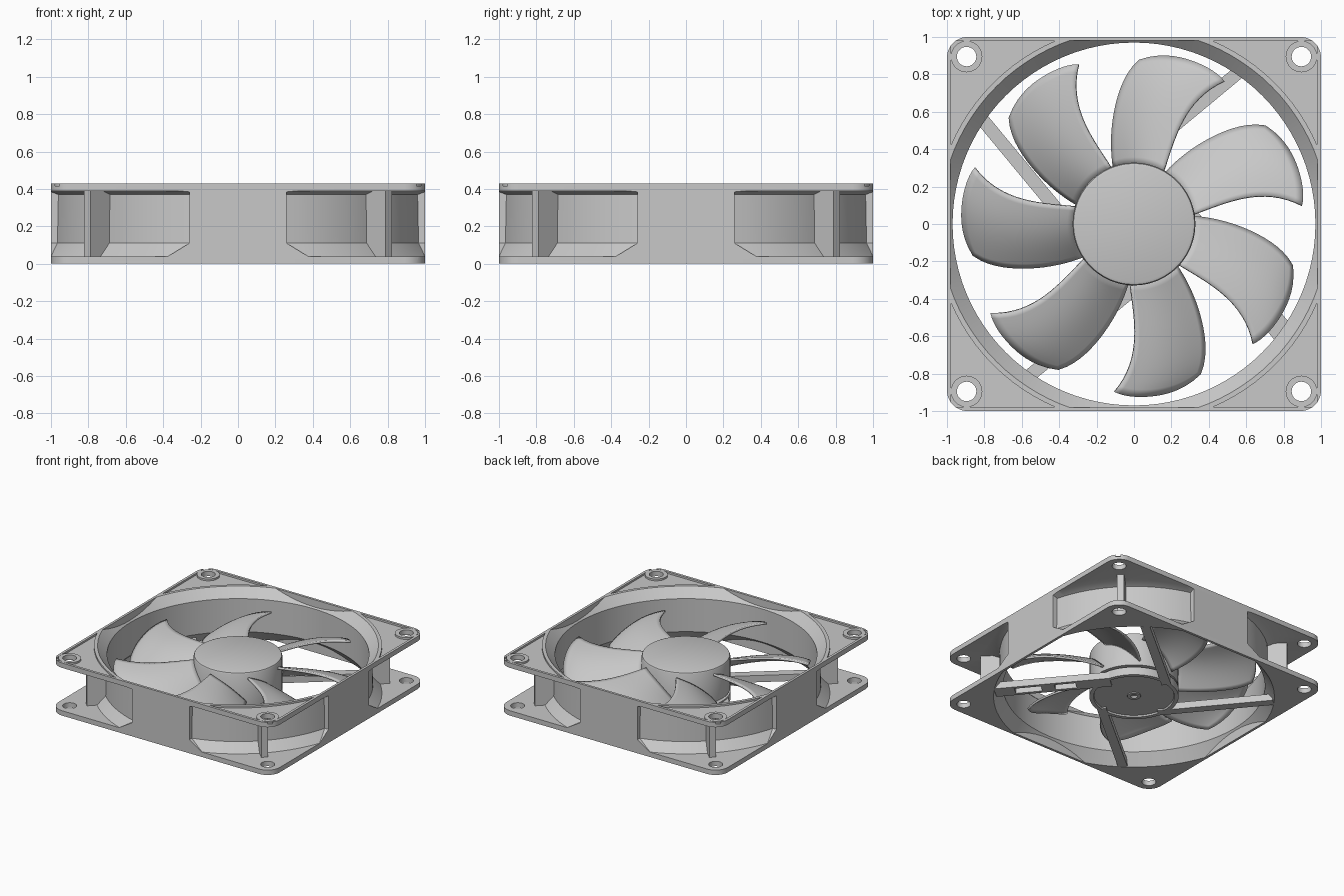
import bpy, bmesh, math
from mathutils import Matrix, Vector

if "Cube" in bpy.data.objects:
    bpy.data.objects.remove(bpy.data.objects["Cube"], do_unlink=True)

grey = bpy.data.materials.new("light_grey_plastic")
grey.use_nodes = True
grey.diffuse_color = (0.58, 0.58, 0.58, 1)
grey.node_tree.nodes["Principled BSDF"].inputs["Base Color"].default_value = (0.58, 0.58, 0.58, 1)

SEG = 96
H = 0.43       # frame height
LIP = 0.04     # flange thickness
HOLE = 0.895   # screw hole position


def make(name, bm):
    bmesh.ops.recalc_face_normals(bm, faces=bm.faces)
    mesh = bpy.data.meshes.new(name)
    bm.to_mesh(mesh)
    bm.free()
    mesh.materials.append(grey)
    obj = bpy.data.objects.new(name, mesh)
    bpy.context.collection.objects.link(obj)
    return obj


def prism(name, points, direction):
    """Extrude a closed outline of 3D points along a direction."""
    bm = bmesh.new()
    face = bm.faces.new([bm.verts.new(p) for p in points])
    moved = bmesh.ops.extrude_face_region(bm, geom=[face])["geom"]
    bmesh.ops.translate(bm, vec=direction,
                        verts=[v for v in moved if isinstance(v, bmesh.types.BMVert)])
    return make(name, bm)


def box(name, x0, x1, y0, y1, z0, z1):
    return prism(name, [(x0, y0, z0), (x1, y0, z0), (x1, y1, z0), (x0, y1, z0)], (0, 0, z1 - z0))


def lathe(name, profile, seg=SEG):
    """Solid of revolution from (radius, height) pairs, capped at both ends."""
    bm = bmesh.new()
    rings = [[bm.verts.new((r * math.cos(math.tau * i / seg), r * math.sin(math.tau * i / seg), z))
              for i in range(seg)] for r, z in profile]
    for low, high in zip(rings, rings[1:]):
        for i in range(seg):
            j = (i + 1) % seg
            bm.faces.new((low[i], low[j], high[j], high[i]))
    bm.faces.new(rings[0])
    bm.faces.new(rings[-1])
    return make(name, bm)


def turn(obj, degrees, x=0, y=0):
    obj.data.transform(Matrix.Translation((x, y, 0)) @ Matrix.Rotation(math.radians(degrees), 4, "Z"))
    return obj


def combine(target, tool, operation="DIFFERENCE"):
    mod = target.modifiers.new("cut", "BOOLEAN")
    mod.operation, mod.object, mod.solver = operation, tool, "EXACT"
    bpy.context.view_layer.objects.active = target
    bpy.ops.object.modifier_apply(modifier=mod.name)
    bpy.data.objects.remove(tool, do_unlink=True)
    return target


def smooth(obj, angle=30):
    bpy.ops.object.select_all(action="DESELECT")
    obj.select_set(True)
    bpy.context.view_layer.objects.active = obj
    bpy.ops.object.shade_smooth_by_angle(angle=math.radians(angle))


CORNERS = [(HOLE * sx, HOLE * sy) for sx in (-1, 1) for sy in (-1, 1)]

# Frame block: rounded square
outline = []
for q in range(4):
    centre = Vector((0.89, 0.89, 0)) @ Matrix.Rotation(-q * math.pi / 2, 3, "Z")
    for k in range(9):
        a = (q + k / 8) * math.pi / 2
        outline.append(centre + Vector((math.cos(a), math.sin(a), 0)) * 0.11)
frame = prism("frame", outline, (0, 0, H))

# Side hollows between the flanges, leaving the ring wall, flat panels and corner ribs
hollow = box("hollow_cutter", -1.2, 1.2, -1.2, 1.2, LIP, H - LIP)
combine(hollow, lathe("ring_core", [(1.075, 0.03), (1.0, 0.11), (0.995, 0.37), (1.075, 0.4)]))
panel = [(-0.39, -1.3, 0.03), (-0.26, -1.3, 0.11), (-0.26, -1.3, 0.41),
         (0.26, -1.3, 0.41), (0.26, -1.3, 0.11), (0.39, -1.3, 0.03)]
for side in range(2):
    combine(hollow, turn(prism("panel", panel, (0, 2.6, 0)), side * 90))
for q in range(4):
    combine(hollow, turn(box("rib", 0.9, 1.14, -0.026, 0.026, 0.02, 0.41), 45 + 90 * q))
combine(frame, hollow)

# Bore, flared at both ends and flattened near the sides
bore = lathe("bore_cutter", [(1.07, -0.04), (1.04, 0), (0.97, 0.09), (0.97, 0.36), (1.04, H), (1.07, 0.46)])
combine(bore, box("bore_limit", -0.98, 0.98, -0.98, 0.98, -0.03, 0.45), "INTERSECT")
combine(frame, bore)

# Shallow pockets on the top corners, with bosses left round the holes
pocket = box("pocket_cutter", -0.979, 0.979, -0.979, 0.979, H - 0.015, H + 0.05)
combine(pocket, lathe("pocket_core", [(1.066, 0.3), (1.066, 0.6)]))
for x, y in CORNERS:
    combine(pocket, turn(lathe("boss", [(0.084, 0.3), (0.084, 0.6)], 32), 0, x, y))
combine(frame, pocket)
for x, y in CORNERS:
    combine(frame, turn(lathe("screw_hole", [(0.052, -0.1), (0.052, 0.6)], 32), 0, x, y))
smooth(frame)

# Motor base with a recessed underside and centre dimple
base = lathe("motor_base", [(0.025, 0.02), (0.025, 0.004), (0.05, 0.004), (0.05, 0.012), (0.295, 0.012),
                            (0.3, 0), (0.33, 0), (0.33, 0.065), (0.1, 0.065), (0.1, 0.1)])
smooth(base)

# Rotor hub
hub = lathe("rotor_hub", [(0.328, 0.085), (0.328, 0.345), (0.323, 0.355), (0.31, 0.36)])
smooth(hub)

# Slanted struts; the last one is a wider slotted cable channel
inner, outer = Vector((0.29, 0.07)), Vector((0.845, -0.6))
length = (outer - inner).length
slant = math.degrees(math.atan2(outer.y - inner.y, outer.x - inner.x))
for q in range(4):
    cable = q == 0
    low = -0.085 if cable else -0.035
    strut = box("cable_strut" if cable else f"strut_{q}", 0, length, low, 0.035, 0, 0.055)
    if cable:
        for a, b in ((0.26, 0.42), (0.52, 0.72)):
            combine(strut, box("slot", a, b, -0.06, 0.01, -0.1, 0.2))
    turn(turn(strut, slant, inner.x, inner.y), 90 * q)

# Swept, twisted blades
NU, NV, ROOT = 14, 16, 0.32


def blade_point(u, v):
    tip = 0.925 - 0.022 * (1 - u) ** 6 - 0.05 * u ** 6
    r = ROOT + v * (tip - ROOT)
    t = (r - 0.33) / 0.58
    lead = -3.5 + 18.4 * t - 21.9 * t * t
    trail = 45 - 20 * t - 4 * max(t, 0) ** 8
    angle = math.radians(lead + (trail - lead) * u)
    z = 0.31 - 0.015 * v - (0.19 - 0.01 * v) * u + 0.03 * math.sin(math.pi * u)
    return r * math.cos(angle), r * math.sin(angle), z


for n in range(7):
    bm = bmesh.new()
    grid = [[bm.verts.new(blade_point(i / NU, j / NV)) for j in range(NV + 1)] for i in range(NU + 1)]
    for i in range(NU):
        for j in range(NV):
            bm.faces.new((grid[i][j], grid[i][j + 1], grid[i + 1][j + 1], grid[i + 1][j]))
    blade = turn(make(f"blade_{n + 1}", bm), 270 + n * 360 / 7)
    solid = blade.modifiers.new("thickness", "SOLIDIFY")
    solid.thickness, solid.offset = 0.016, 0
    smooth(blade, 40)
